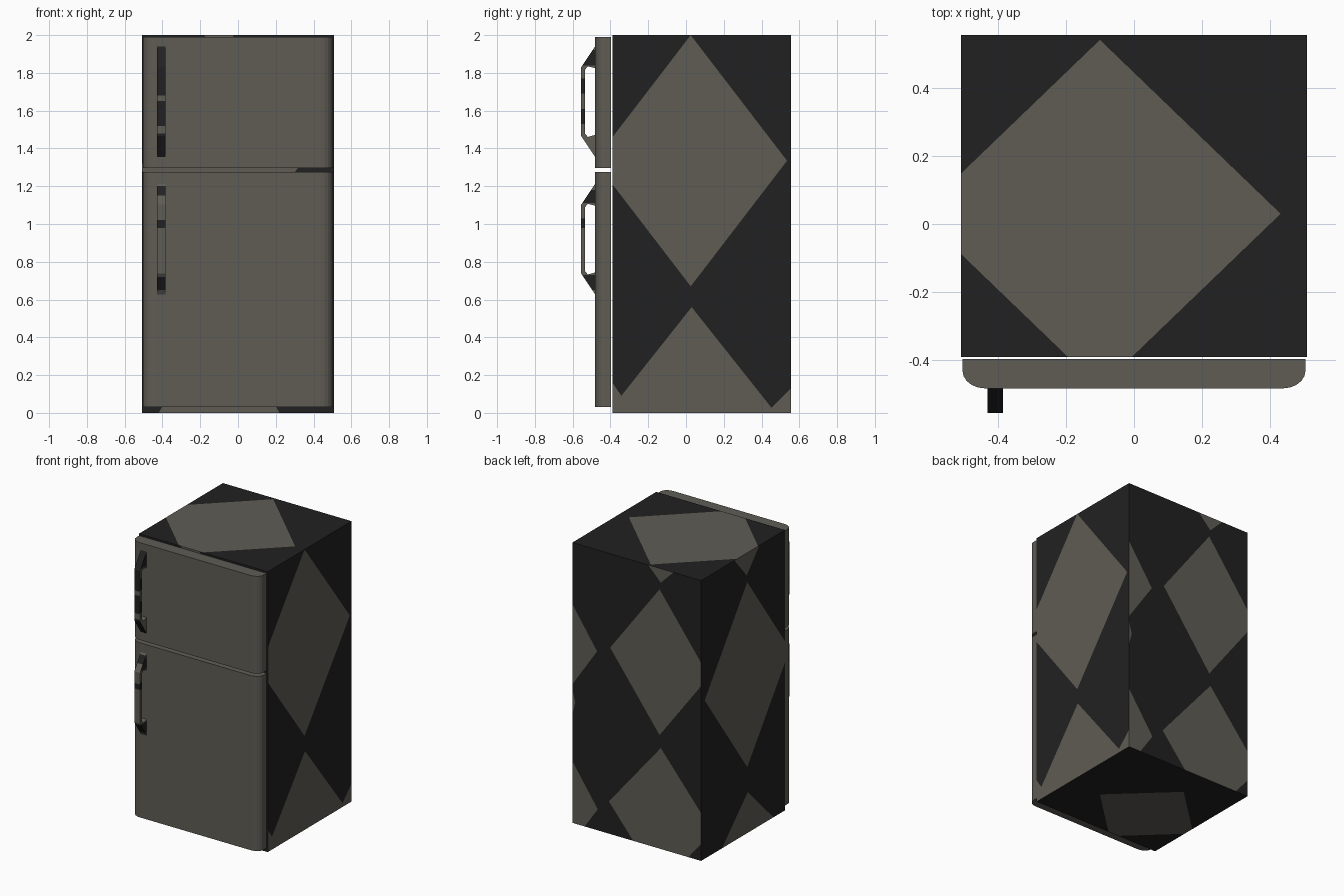
import bpy, bmesh, math
from mathutils import Vector

if "Cube" in bpy.data.objects:
    bpy.data.objects.remove(bpy.data.objects["Cube"])


def material(name, rgb):
    m = bpy.data.materials.new(name)
    m.diffuse_color = (*rgb, 1)
    m.use_nodes = True
    m.node_tree.nodes["Principled BSDF"].inputs["Base Color"].default_value = m.diffuse_color
    return m


MATS = [material("charcoal_black", (0.0152, 0.0152, 0.0152)),
        material("warm_grey", (0.115, 0.107, 0.09))]
DARK, GREY = 0, 1


def finish(bm, name):
    bmesh.ops.recalc_face_normals(bm, faces=bm.faces[:])
    me = bpy.data.meshes.new(name)
    bm.to_mesh(me)
    bm.free()
    for m in MATS:
        me.materials.append(m)
    ob = bpy.data.objects.new(name, me)
    bpy.context.collection.objects.link(ob)


def cut(bm, faces, co, no):
    geom = set(faces)
    for f in faces:
        geom.update(f.edges)
        geom.update(f.verts)
    bmesh.ops.bisect_plane(bm, geom=list(geom), dist=1e-5, plane_co=co, plane_no=no)


def prism(bm, points, vec):
    """Extrude a closed outline along a vector."""
    face = bm.faces.new([bm.verts.new(p) for p in points])
    new = bmesh.ops.extrude_face_region(bm, geom=[face])["geom"]
    bmesh.ops.translate(bm, vec=vec, verts=[v for v in new if isinstance(v, bmesh.types.BMVert)])
    bmesh.ops.recalc_face_normals(bm, faces=bm.faces[:])


# Cabinet: a box with diamond patches cut into one side at a time
def paint_diamonds(bm, axis, sign, diamonds):
    """Each diamond is centre u, centre v, half width, half height."""
    u, v = [k for k in range(3) if k != axis]

    def side():
        bm.normal_update()
        return [f for f in bm.faces if f.normal[axis] * sign > 0.9]

    for cu, cv, ru, rv in diamonds:
        for su in (-1, 1):
            for sv in (-1, 1):
                co, no = Vector((0, 0, 0)), Vector((0, 0, 0))
                co[u], co[v] = cu + su * ru, cv
                no[u], no[v] = su / ru, sv / rv
                cut(bm, side(), co, no.normalized())
    for f in side():
        c = f.calc_center_median()
        hit = any(abs(c[u] - cu) / ru + abs(c[v] - cv) / rv < 1 for cu, cv, ru, rv in diamonds)
        f.material_index = GREY if hit else DARK


X, Y0, Y1 = 0.508, -0.39, 0.555
bm = bmesh.new()
prism(bm, [(-X, Y0, 0), (X, Y0, 0), (X, Y1, 0), (-X, Y1, 0)], (0, 0, 2))
# right, left, back, front, top, underside
paint_diamonds(bm, 0, 1, [(0.025, 1.335, 0.51, 0.665), (0.03, -0.02, 0.46, 0.58),
                          (Y1, 0, 0.13, 0.13), (Y0, 0, 0.11, 0.16)])
paint_diamonds(bm, 0, -1, [(0.035, 1.13, 0.48, 0.66), (0.04, 2, 0.14, 0.16), (0.03, 0, 0.29, 0.29)])
paint_diamonds(bm, 1, 1, [(-0.18, 1.33, 0.39, 0.52), (X, 1.275, 0.195, 0.285), (X, 0.865, 0.023, 0.085),
                          (-0.19, 2, 0.1, 0.1), (-0.19, 0.23, 0.41, 0.49), (X, 0.15, 0.2, 0.29)])
paint_diamonds(bm, 1, -1, [(-0.1, 2, 0.08, 0.1), (-0.1, 1.3, 0.42, 0.55), (-0.1, 0, 0.32, 0.55)])
paint_diamonds(bm, 2, 1, [(-0.1, 0.03, 0.53, 0.51)])
paint_diamonds(bm, 2, -1, [(-0.15, -0.05, 0.4, 0.38)])
finish(bm, "cabinet")


# Doors: slabs with rounded front vertical edges
def door(name, z0, z1):
    w, back, front, rx, ry = 0.503, -0.396, -0.482, 0.065, 0.052
    arc = [(w - rx + rx * math.cos(t), front + ry - ry * math.sin(t))
           for t in (math.pi / 2 * k / 5 for k in range(6))]
    half = [(w, back)] + arc
    outline = half + [(-x, y) for x, y in reversed(half)]
    bm = bmesh.new()
    prism(bm, [(x, y, z0) for x, y in outline], (0, 0, z1 - z0))
    for f in bm.faces:
        f.material_index = GREY
    finish(bm, name)


door("freezer_door", 1.296, 1.99)
door("fridge_door", 0.03, 1.276)


# Handles: bent grips with patchy bands set by height and direction
def handle(name, zc, front_bands, side_bands, front_base):
    h = 0.292
    outer = [(-0.482, h), (-0.555, h - 0.11)]
    inner = [(-0.536, h - 0.125), (-0.52, h - 0.105), (-0.482, h - 0.115)]
    outline = outer + [(y, -z) for y, z in reversed(outer)]
    outline += [(y, -z) for y, z in reversed(inner)] + inner
    bm = bmesh.new()
    prism(bm, [(-0.43, y, zc + z) for y, z in outline], (0.046, 0, 0))
    for z in sorted({z for band in front_bands + side_bands for z in band}):
        cut(bm, bm.faces[:], (0, 0, z), (0, 0, 1))
    bm.normal_update()
    for f in bm.faces:
        c = f.calc_center_median().z
        is_front = f.normal.y < -0.3
        bands, base = (front_bands, front_base) if is_front else (side_bands, GREY)
        hit = any(a < c < b for a, b in bands)
        f.material_index = 1 - base if hit else base
    finish(bm, name)


handle("freezer_handle", 1.648, [(1.65, 1.68), (1.48, 1.52)],
       [(1.84, 1.92), (1.69, 1.77), (1.53, 1.61)], DARK)
handle("fridge_handle", 0.92, [(1.15, 1.2), (0.98, 1.02), (0.65, 0.72)],
       [(1.11, 1.18), (0.98, 1.03), (0.65, 0.73)], GREY)
